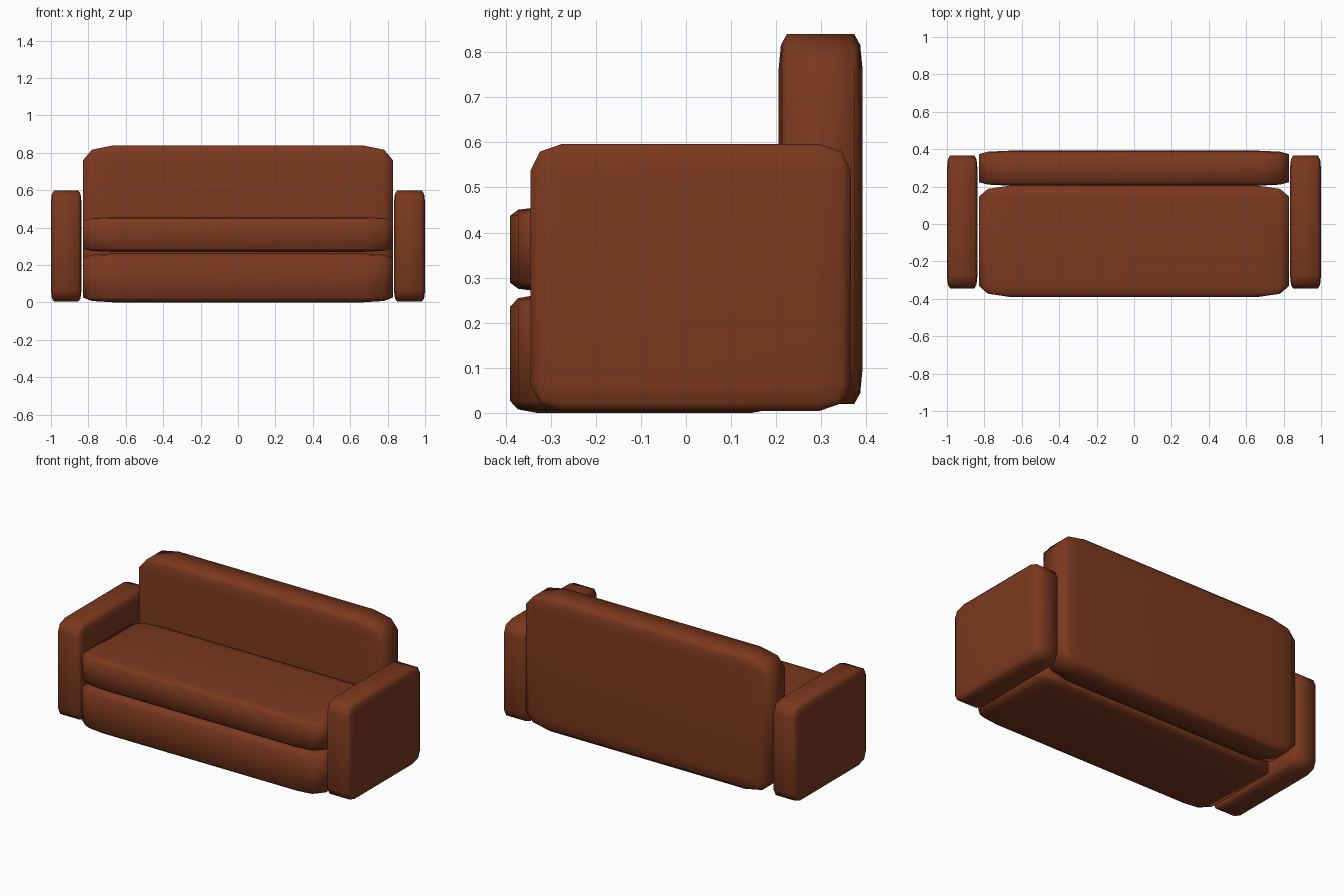
import bpy, bmesh
from mathutils import Vector

if "Cube" in bpy.data.objects:
    bpy.data.objects.remove(bpy.data.objects["Cube"])

leather = bpy.data.materials.new("brown_leather")
leather.diffuse_color = (0.2, 0.04, 0.013, 1)
leather.use_nodes = True
leather.node_tree.nodes["Principled BSDF"].inputs["Base Color"].default_value = leather.diffuse_color


def cushion(name, lo, hi):
    """Unit cube with rounded edges, stretched to fill the box lo..hi."""
    lo, hi = Vector(lo), Vector(hi)
    bm = bmesh.new()
    bmesh.ops.create_cube(bm, size=1)
    bmesh.ops.bevel(bm, geom=bm.edges[:], offset=0.1, offset_type='OFFSET',
                    segments=2, profile=0.5, affect='EDGES')
    bmesh.ops.scale(bm, vec=hi - lo, verts=bm.verts)
    bmesh.ops.translate(bm, vec=(lo + hi) / 2, verts=bm.verts)
    for f in bm.faces:
        f.smooth = True
    mesh = bpy.data.meshes.new(name)
    bm.to_mesh(mesh)
    bm.free()
    mesh.materials.append(leather)
    obj = bpy.data.objects.new(name, mesh)
    bpy.context.collection.objects.link(obj)
    return obj


# Seat: base block and cushion on top
cushion("base", (-0.83, -0.39, 0.0), (0.83, 0.205, 0.262))
cushion("seat_cushion", (-0.83, -0.39, 0.27), (0.83, 0.205, 0.456))

# Backrest
cushion("backrest", (-0.83, 0.205, 0.02), (0.83, 0.392, 0.84))

# Armrests
cushion("left_arm", (-1.0, -0.345, 0.004), (-0.837, 0.366, 0.597))
cushion("right_arm", (0.834, -0.345, 0.004), (1.0, 0.366, 0.597))
